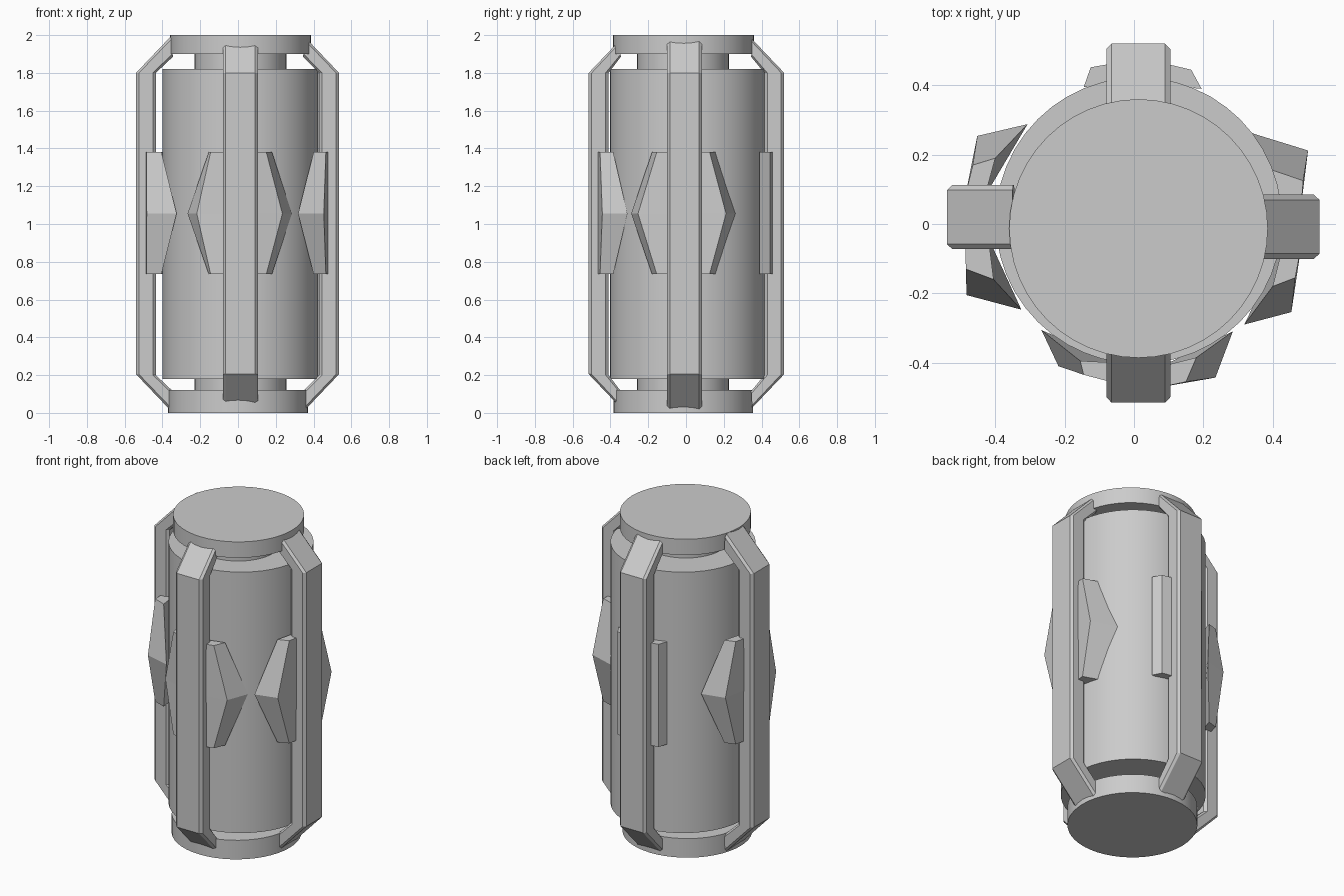
import bpy, bmesh, math

if "Cube" in bpy.data.objects:
    bpy.data.objects.remove(bpy.data.objects["Cube"])


def cylinder(name, x, y, r, z0, z1):
    bpy.ops.mesh.primitive_cylinder_add(vertices=48, radius=r, depth=z1 - z0,
                                        location=(x, y, (z0 + z1) / 2))
    bpy.context.object.name = name
    bpy.ops.object.shade_smooth_by_angle(angle=math.radians(30))


def loft(name, rings):
    """Skin a list of equally sized point rings and cap both ends."""
    bm = bmesh.new()
    vs = [[bm.verts.new(p) for p in ring] for ring in rings]
    n = len(vs[0])
    for a, b in zip(vs, vs[1:]):
        for i in range(n):
            j = (i + 1) % n
            bm.faces.new((a[i], a[j], b[j], b[i]))
    bm.faces.new(vs[0])
    bm.faces.new(vs[-1])
    bmesh.ops.recalc_face_normals(bm, faces=bm.faces)
    mesh = bpy.data.meshes.new(name)
    bm.to_mesh(mesh)
    bm.free()
    ob = bpy.data.objects.new(name, mesh)
    bpy.context.collection.objects.link(ob)
    return ob


# Canister core: end caps, narrow neck and main drum
cylinder("bottom_cap", 0.0, -0.014, 0.37, 0.0, 0.12)
cylinder("top_cap", 0.013, -0.013, 0.373, 1.9, 2.0)
cylinder("neck", 0.013, -0.016, 0.243, 0.1, 1.92)
cylinder("drum", 0.014, 0.01, 0.413, 0.18, 1.82)


# Four chamfered guard bars, bent inward at both ends to meet the caps
def guard_bar(name, out, side, reach, offset):
    w, c = 0.0925, 0.015
    end = reach - 0.35
    stations = [(0.345, 0.115, 0.35, 0.205 - end * 1.05),
                (reach - 0.105, 0.20, reach, 0.205),
                (reach - 0.105, 1.80, reach, 1.80),
                (0.345, 1.885, 0.35, 1.80 + end * 1.05)]
    rings = []
    for ri, zi, ro, zo in stations:
        ring = []
        k = 0.15                      # chamfer depth as a share of thickness
        for s, t in ((-w + c, 0), (w - c, 0), (w, k), (w, 1 - k),
                     (w - c, 1), (-w + c, 1), (-w, 1 - k), (-w, k)):
            r, z, u = ri + (ro - ri) * t, zi + (zo - zi) * t, offset + s
            ring.append((out[0] * r + side[0] * u, out[1] * r + side[1] * u, z))
        rings.append(ring)
    loft(name, rings)


guard_bar("front_bar", (0, -1), (1, 0), 0.515, 0.0125)
guard_bar("back_bar", (0, 1), (1, 0), 0.52, 0.0125)
guard_bar("right_bar", (1, 0), (0, 1), 0.535, -0.008)
guard_bar("left_bar", (-1, 0), (0, 1), 0.54, 0.02)

# Wings beside the bars: root outer, root inner, then the tip (inner, outer)
# at the ends and at the widest middle height
WINGS = {
    "front_left_wing": ((-0.05, -0.46), (-0.05, -0.40), (-0.155, -0.395), (-0.145, -0.435),
                        (-0.267, -0.306), (-0.218, -0.41)),
    "front_right_wing": ((0.08, -0.47), (0.08, -0.41), (0.18, -0.385), (0.15, -0.455),
                         (0.285, -0.31), (0.235, -0.443)),
    "left_rear_wing": ((-0.487, 0.08), (-0.43, 0.08), (-0.40, 0.19), (-0.465, 0.17),
                       (-0.307, 0.288), (-0.452, 0.254)),
    "left_front_wing": ((-0.487, -0.04), (-0.42, -0.04), (-0.405, -0.16), (-0.485, -0.13),
                        (-0.325, -0.247), (-0.483, -0.205)),
    "right_rear_wing": ((0.483, 0.06), (0.42, 0.06), (0.40, 0.155), (0.488, 0.125),
                        (0.34, 0.262), (0.502, 0.212)),
    "right_front_wing": ((0.483, -0.06), (0.43, -0.06), (0.40, -0.18), (0.465, -0.155),
                         (0.318, -0.29), (0.454, -0.254)),
    "back_left_wing": ((-0.05, 0.465), (-0.05, 0.40), (-0.145, 0.395), (-0.125, 0.452),
                       (-0.145, 0.395), (-0.125, 0.452)),
    "back_right_wing": ((0.08, 0.465), (0.08, 0.40), (0.195, 0.39), (0.165, 0.445),
                        (0.195, 0.39), (0.165, 0.445)),
}
for name, (ro, ri, ti, to, mi, mo) in WINGS.items():
    loft(name, [[(*p, z) for p in (ro, ri, a, b)]
                for z, a, b in ((0.735, ti, to), (1.055, mi, mo), (1.38, ti, to))])
